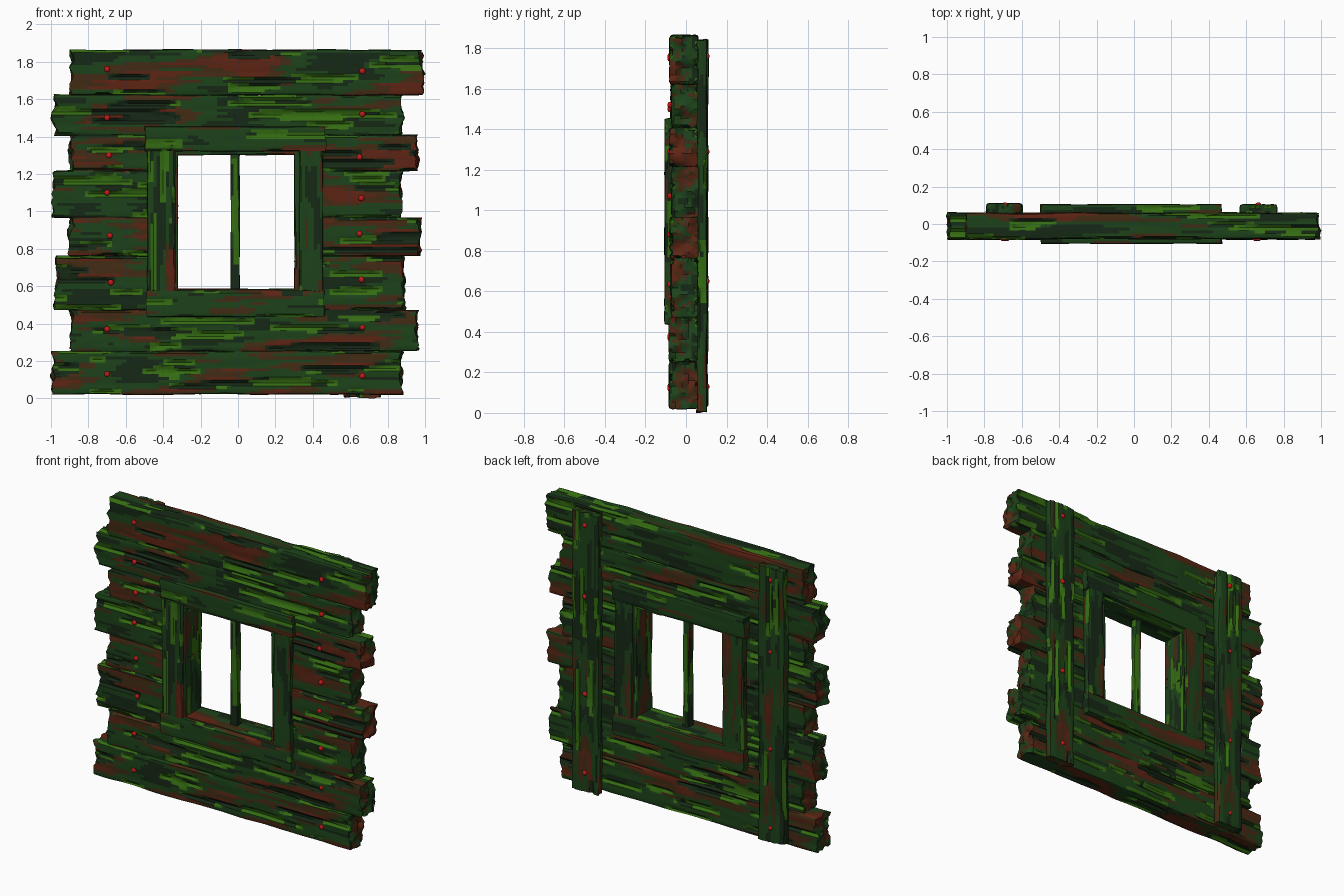
import bpy, bmesh, math
from mathutils import Vector, noise, Matrix

if "Cube" in bpy.data.objects:
    bpy.data.objects.remove(bpy.data.objects["Cube"])


def material(name, rgb):
    m = bpy.data.materials.new(name)
    m.diffuse_color = (*rgb, 1)
    m.use_nodes = True
    m.node_tree.nodes["Principled BSDF"].inputs["Base Color"].default_value = m.diffuse_color
    return m


WOOD = [material("dark_wood", (0.008, 0.022, 0.008)),
        material("green_wood", (0.012, 0.055, 0.010)),
        material("moss_wood", (0.035, 0.15, 0.006)),
        material("brown_wood", (0.055, 0.024, 0.007)),
        material("red_wood", (0.11, 0.018, 0.007))]
NAIL = material("red_nail", (0.55, 0.01, 0.01))
seed_counter = [0]


def finish(bm, name, mats):
    bmesh.ops.recalc_face_normals(bm, faces=bm.faces)
    me = bpy.data.meshes.new(name)
    bm.to_mesh(me)
    bm.free()
    for m in mats:
        me.materials.append(m)
    ob = bpy.data.objects.new(name, me)
    bpy.context.collection.objects.link(ob)
    bpy.ops.object.select_all(action='DESELECT')
    ob.select_set(True)
    bpy.context.view_layer.objects.active = ob
    bpy.ops.object.shade_smooth_by_angle(angle=math.radians(35))
    return ob


def board(name, x, y, z, grain=0, rough=1.0, ragged=0.03, red=0.0):
    """Weathered board: a gridded box with grooves along its grain and ragged ends."""
    seed_counter[0] += 1
    s = seed_counter[0] * 7.31
    lo, hi = Vector((x[0], y[0], z[0])), Vector((x[1], y[1], z[1]))
    size = hi - lo
    n = [max(3, round(size[k] / (0.028 if k == grain else 0.016))) for k in range(3)]
    cross = [k for k in range(3) if k != grain]
    bm = bmesh.new()
    verts, depth = {}, {}

    def vert(idx):
        if idx in verts:
            return verts[idx]
        p = Vector([lo[k] + size[k] * idx[k] / n[k] for k in range(3)])
        q = p.copy()
        side = [-1 if idx[k] == 0 else 1 if idx[k] == n[k] else 0 for k in range(3)]
        d = 0
        for b, c in (cross, cross[::-1]):
            if side[b]:
                # grain grooves, deeper where the wood has split
                g = noise.noise(Vector((p[grain] * 2.2 + s, p[c] * 30, s + side[b] * 5 + b)))
                d = 0.007 * abs(g) + (0.011 if g > 0.33 else 0)
                wave = 0.006 * noise.noise(Vector((p[grain] * 5, s, side[b] * 3 + b)))
                q[b] += rough * side[b] * (wave - d)
                if side[c]:
                    q[b] -= side[b] * 0.004 * rough
        # broken, splintered ends
        t = 2 * idx[grain] / n[grain] - 1
        chip = noise.noise(Vector((p[cross[0]] * 9 + s, p[cross[1]] * 13, t * 3)))
        chip += 0.6 * noise.noise(Vector((p[cross[0]] * 30, p[cross[1]] * 30 + s, t)))
        q[grain] += ragged * chip * max(0, 1 - (1 - abs(t)) * size[grain] / 0.16)
        verts[idx] = bm.verts.new(q)
        depth[verts[idx]] = d
        return verts[idx]

    for k in range(3):
        a, b = [m for m in range(3) if m != k]
        for end in (0, n[k]):
            for i in range(n[a]):
                for j in range(n[b]):
                    quad = []
                    for di, dj in ((0, 0), (1, 0), (1, 1), (0, 1)):
                        idx = [0, 0, 0]
                        idx[k], idx[a], idx[b] = end, i + di, j + dj
                        quad.append(vert(tuple(idx)))
                    f = bm.faces.new(quad)
                    # streaky colour along the grain
                    c = f.calc_center_median()
                    w = [c[m] * (2.2 if m == grain else 9) for m in range(3)]
                    v = noise.noise(Vector(w) + Vector((s, 0, 0)))
                    v += 0.5 * noise.noise(Vector([c[m] * (3 if m == grain else 40) for m in range(3)]))
                    v += red - (0.12 if c.y > 0.03 else 0)
                    groove = max(depth[u] for u in quad)
                    if groove > 0.011:
                        f.material_index = 2 if v < 0.15 else 0
                    else:
                        f.material_index = 4 if v > 0.42 else 3 if v > 0.16 else 1 if v > -0.3 else 0
    return finish(bm, name, WOOD)


def nails(name, points, y):
    bm = bmesh.new()
    for px, pz in points:
        m = Matrix.Translation((px, y, pz)) @ Matrix.Diagonal((1, 0.8, 1, 1))
        bmesh.ops.create_uvsphere(bm, u_segments=12, v_segments=8, radius=0.016, matrix=m)
    return finish(bm, name, [NAIL])


# Wall planks, top to bottom: x start, x end, z bottom, z top, front y, redness
PLANKS = [(-0.89, 0.98, 1.62, 1.865, -0.082, 0.0),
          (-0.98, 0.87, 1.405, 1.625, -0.075, -0.05),
          (-0.89, 0.95, 1.215, 1.41, -0.080, 0.15),
          (-0.985, 0.87, 0.965, 1.22, -0.074, 0.1),
          (-0.895, 0.965, 0.76, 0.97, -0.080, 0.15),
          (-0.97, 0.885, 0.47, 0.765, -0.076, 0.0),
          (-0.89, 0.955, 0.25, 0.475, -0.084, 0.2),
          (-0.99, 0.87, 0.02, 0.255, -0.084, 0.15)]
for i, (x0, x1, z0, z1, y0, red) in enumerate(PLANKS, 1):
    if 2 < i < 7:   # these are interrupted by the window
        board(f"plank_{i}_left", (x0, -0.34), (y0, 0.06), (z0, z1), red=red)
        board(f"plank_{i}_right", (0.32, x1), (y0, 0.06), (z0, z1), red=red)
    else:
        board(f"plank_{i}", (x0, x1), (y0, 0.06), (z0, z1), red=red)
# Piece of plank 6 below the window opening
board("plank_6_sill", (-0.36, 0.34), (-0.076, 0.06), (0.47, 0.575), ragged=0)
board("plank_3_lintel", (-0.36, 0.34), (-0.076, 0.06), (1.315, 1.41), ragged=0)

# Window frame boards on both faces of the wall
for face, y in (("front", (-0.106, -0.06)), ("back", (0.045, 0.106))):
    opts = dict(rough=0.6, ragged=0.012, red=0.12)
    board(f"{face}_frame_top", (-0.495, 0.465), y, (1.32, 1.455), **opts)
    board(f"{face}_frame_bottom", (-0.49, 0.46), y, (0.435, 0.58), **opts)
    board(f"{face}_frame_left", (-0.485, -0.335), y, (0.575, 1.325), grain=2, **opts)
    board(f"{face}_frame_right", (0.325, 0.455), y, (0.575, 1.325), grain=2, **opts)

# Lining of the opening and the central bar
lining = dict(rough=0.4, ragged=0)
board("lining_left", (-0.35, -0.32), (-0.085, 0.085), (0.575, 1.32), grain=2, **lining)
board("lining_right", (0.30, 0.335), (-0.085, 0.085), (0.575, 1.32), grain=2, **lining)
board("lining_top", (-0.34, 0.33), (-0.085, 0.085), (1.30, 1.33), **lining)
board("lining_bottom", (-0.34, 0.33), (-0.085, 0.085), (0.56, 0.587), **lining)
board("window_bar", (-0.04, 0.01), (-0.025, 0.025), (0.575, 1.31), grain=2, **lining)

# Upright battens across the back
board("batten_left", (-0.79, -0.595), (0.05, 0.11), (0.035, 1.84), grain=2, ragged=0.015, red=-0.05)
board("batten_right", (0.565, 0.765), (0.05, 0.105), (0.008, 1.84), grain=2, ragged=0.012, red=-0.05)

# Nails
left = [(-0.70, 1.76), (-0.70, 1.50), (-0.69, 1.30), (-0.70, 1.10),
        (-0.685, 0.87), (-0.68, 0.62), (-0.70, 0.37), (-0.70, 0.13)]
right = [(0.665, 1.75), (0.665, 1.52), (0.65, 1.29), (0.66, 1.07),
         (0.65, 0.88), (0.66, 0.635), (0.665, 0.38), (0.665, 0.12)]
nails("front_nails", left + right, -0.079)
nails("back_nails", [(x, z) for x in (-0.69, 0.665) for z in (1.76, 1.29, 0.65, 0.13)], 0.103)
